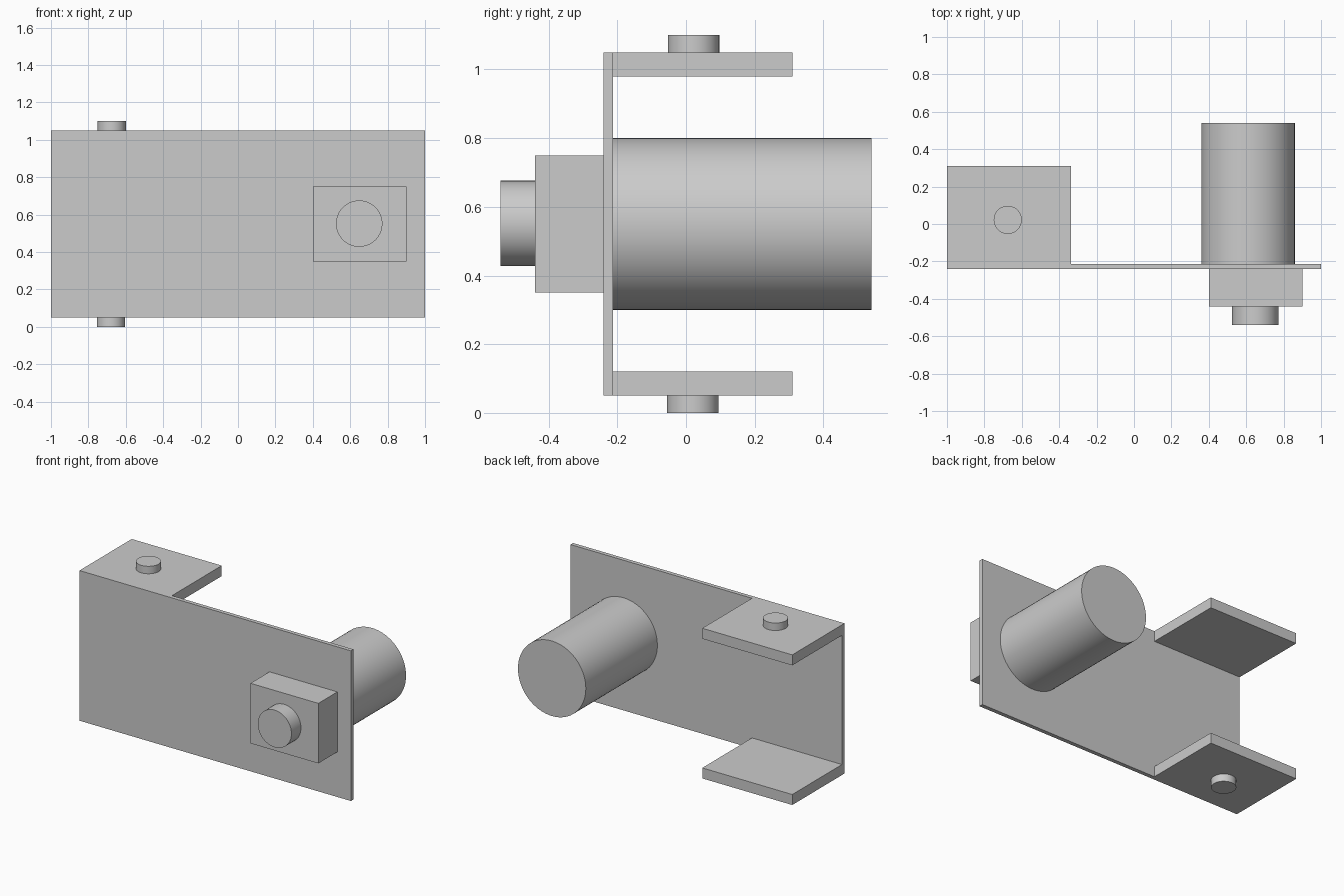
import bpy, bmesh, math
from mathutils import Matrix, Vector

if "Cube" in bpy.data.objects:
    bpy.data.objects.remove(bpy.data.objects["Cube"], do_unlink=True)

grey = bpy.data.materials.new("plain_grey")
grey.use_nodes = True
grey.diffuse_color = (0.6, 0.6, 0.6, 1)
grey.node_tree.nodes["Principled BSDF"].inputs["Base Color"].default_value = (0.6, 0.6, 0.6, 1)


def finish(name, bm):
    """Turn a bmesh into a grey object."""
    bmesh.ops.recalc_face_normals(bm, faces=bm.faces)
    mesh = bpy.data.meshes.new(name)
    bm.to_mesh(mesh)
    bm.free()
    mesh.materials.append(grey)
    obj = bpy.data.objects.new(name, mesh)
    bpy.context.collection.objects.link(obj)
    return obj


def box_mesh(low, high):
    low, high = Vector(low), Vector(high)
    bm = bmesh.new()
    bmesh.ops.create_cube(bm, size=1, matrix=Matrix.Translation((low + high) / 2)
                          @ Matrix.Diagonal((high - low).to_4d()))
    return bm


def cylinder(name, start, end, radius):
    """Smooth-sided cylinder running between two points."""
    start, end = Vector(start), Vector(end)
    axis = end - start
    bm = bmesh.new()
    turn = axis.to_track_quat("Z", "Y").to_matrix().to_4x4()
    bmesh.ops.create_cone(bm, cap_ends=True, segments=64, radius1=radius, radius2=radius,
                          depth=axis.length, matrix=Matrix.Translation((start + end) / 2) @ turn)
    obj = finish(name, bm)
    bpy.ops.object.select_all(action="DESELECT")
    obj.select_set(True)
    bpy.context.view_layer.objects.active = obj
    bpy.ops.object.shade_smooth_by_angle(angle=math.radians(30))


# Bracket: thin plate with two thick flanges pulled back from its left-hand corners
FRONT, BACK, FLANGE_BACK = -0.24, -0.213, 0.31
BOTTOM, TOP, FLANGE = 0.05, 1.05, 0.07
FLANGE_END = -0.337
bm = box_mesh((-1, FRONT, BOTTOM), (1, BACK, TOP))
cuts = [((FLANGE_END, 0, 0), (1, 0, 0)),
        ((0, 0, BOTTOM + FLANGE), (0, 0, 1)),
        ((0, 0, TOP - FLANGE), (0, 0, 1))]
for point, normal in cuts:
    bmesh.ops.bisect_plane(bm, geom=bm.verts[:] + bm.edges[:] + bm.faces[:],
                           plane_co=point, plane_no=normal)
bm.normal_update()
corners = []
for face in bm.faces:
    c = face.calc_center_median()
    if face.normal.y > 0.9 and c.x < FLANGE_END and not BOTTOM + FLANGE < c.z < TOP - FLANGE:
        corners.append(face)
result = bmesh.ops.extrude_discrete_faces(bm, faces=corners)
for face in result["faces"]:
    bmesh.ops.translate(bm, verts=face.verts, vec=(0, FLANGE_BACK - BACK, 0))
bmesh.ops.dissolve_limit(bm, angle_limit=0.01, verts=bm.verts, edges=bm.edges)
finish("bracket", bm)

# Pivot pins on the flanges
cylinder("top_pin", (-0.675, 0.022, TOP), (-0.675, 0.022, 1.1), 0.075)
cylinder("bottom_pin", (-0.68, 0.02, 0), (-0.68, 0.02, BOTTOM), 0.075)

# Motor behind the plate, block and shaft in front
cylinder("motor", (0.61, BACK, 0.55), (0.61, 0.54, 0.55), 0.25)
finish("gear_block", box_mesh((0.4, -0.44, 0.35), (0.9, FRONT, 0.75)))
cylinder("shaft", (0.648, -0.54, 0.552), (0.648, -0.44, 0.552), 0.124)
